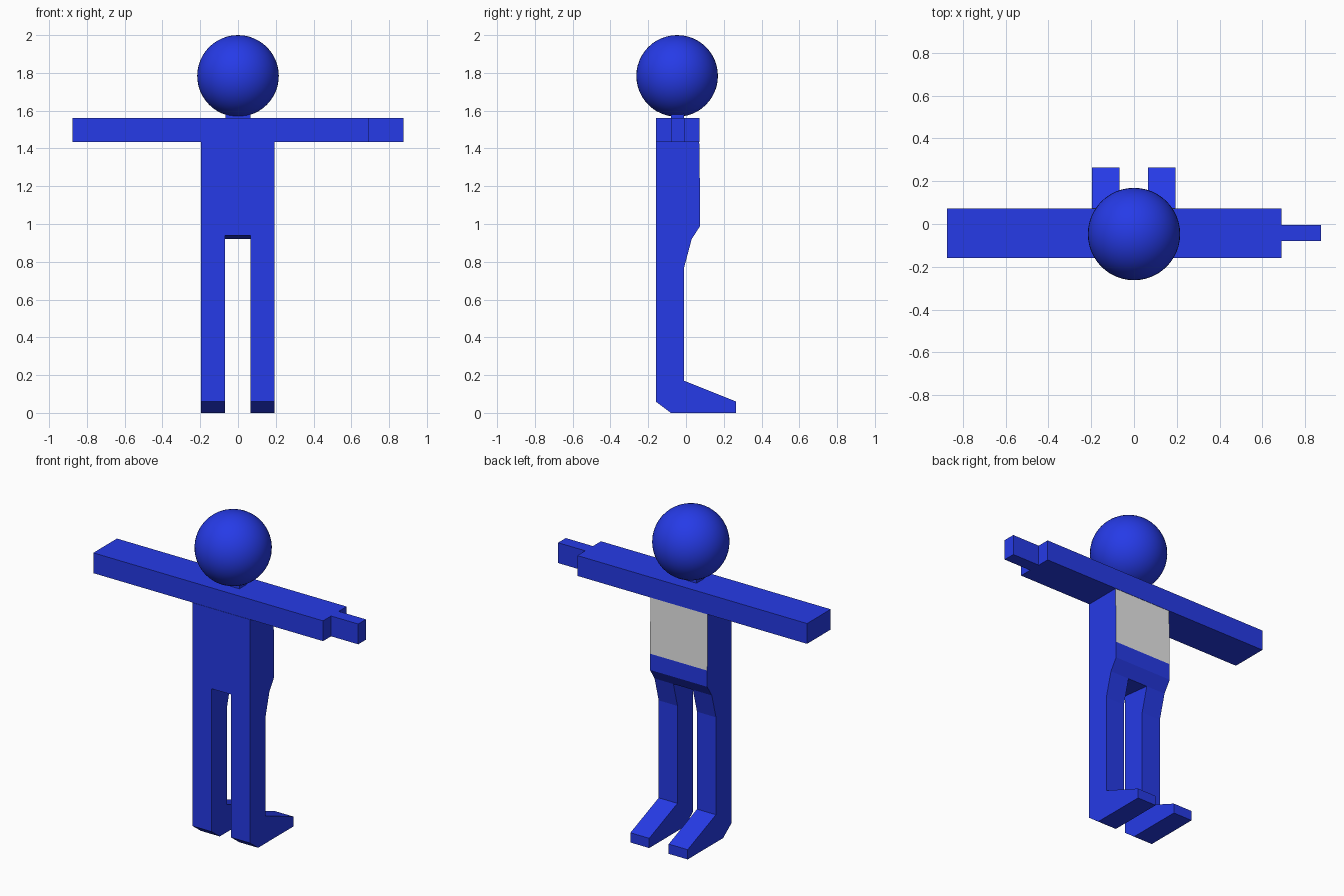
import bpy, bmesh

if "Cube" in bpy.data.objects:
    bpy.data.objects.remove(bpy.data.objects["Cube"])

def material(name, rgb):
    m = bpy.data.materials.new(name)
    m.diffuse_color = (*rgb, 1)
    m.use_nodes = True
    m.node_tree.nodes["Principled BSDF"].inputs["Base Color"].default_value = m.diffuse_color
    return m

BLUE = material("blue", (0.02, 0.045, 0.84))
GREY = material("light_grey", (0.8, 0.8, 0.8))

def finish(name, bm, mats):
    bmesh.ops.recalc_face_normals(bm, faces=bm.faces[:])
    me = bpy.data.meshes.new(name)
    bm.to_mesh(me)
    bm.free()
    for m in mats:
        me.materials.append(m)
    ob = bpy.data.objects.new(name, me)
    bpy.context.collection.objects.link(ob)
    return ob

def side_profile(name, points, x0, x1, mats=(BLUE,)):
    """Extrude a (y, z) outline along x."""
    bm = bmesh.new()
    face = bm.faces.new([bm.verts.new((x0, y, z)) for y, z in points])
    new = bmesh.ops.extrude_face_region(bm, geom=[face])["geom"]
    bmesh.ops.translate(bm, vec=(x1 - x0, 0, 0),
                        verts=[v for v in new if isinstance(v, bmesh.types.BMVert)])
    return finish(name, bm, mats)

def box(name, x, y, z):
    return side_profile(name, [(y[0], z[0]), (y[1], z[0]), (y[1], z[1]), (y[0], z[1])], *x)

# Legs with feet
leg = [(-0.16, 0.06), (-0.08, 0), (0.265, 0), (0.265, 0.06), (-0.01, 0.17),
       (-0.01, 0.77), (0.03, 0.92), (-0.16, 0.94)]
side_profile("left_leg", leg, -0.197, -0.068)
side_profile("right_leg", leg, 0.065, 0.193)

# Torso with a grey back panel
torso = side_profile("torso", [(-0.16, 0.94), (0.03, 0.92), (0.075, 0.99), (0.075, 1.09),
                               (0.07, 1.435), (-0.16, 1.435)], -0.197, 0.193, (BLUE, GREY))
for p in torso.data.polygons:
    if p.normal.y > 0.9 and p.center.z > 1.1:
        p.material_index = 1

# Arms, hand and neck
box("arms", (-0.875, 0.69), (-0.158, 0.072), (1.435, 1.56))
box("hand", (0.69, 0.875), (-0.08, -0.005), (1.435, 1.56))
box("neck", (-0.065, 0.065), (-0.08, -0.01), (1.56, 1.61))

# Head
bpy.ops.mesh.primitive_uv_sphere_add(segments=48, ring_count=24, radius=0.216,
                                     location=(0, -0.047, 1.784))
head = bpy.context.object
head.name = "head"
head.data.materials.append(BLUE)
bpy.ops.object.shade_smooth()
